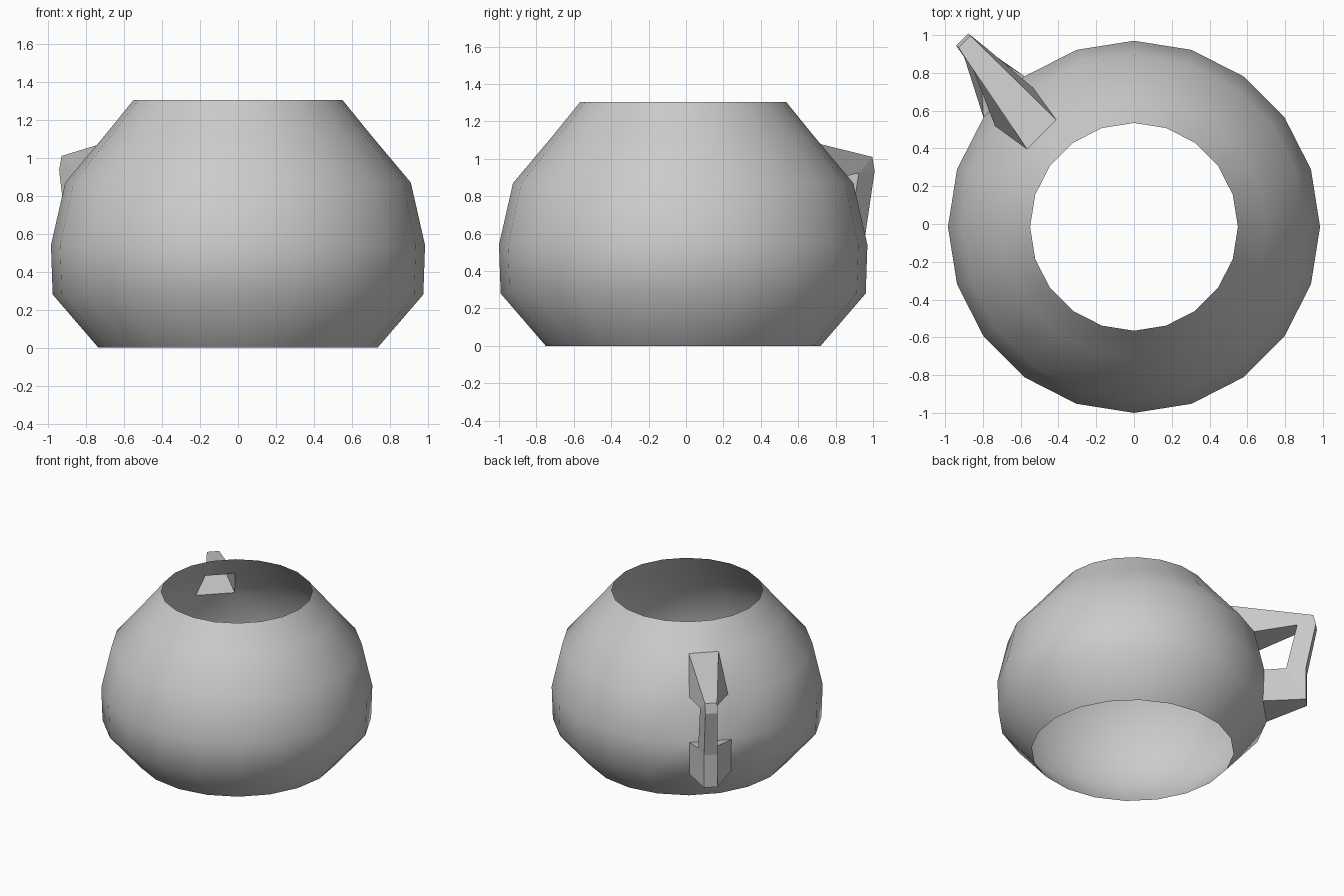
import bpy, bmesh
from math import cos, sin, pi, sqrt
from mathutils import Vector

if "Cube" in bpy.data.objects:
    bpy.data.objects.remove(bpy.data.objects["Cube"])

CY = -0.015          # body axis offset in y
N = 20               # sides
PROFILE = [(0.735, 0), (0.976, 0.28), (0.985, 0.54), (0.91, 0.87), (0.70, 1.12), (0.55, 1.305)]


def ring_point(level, i):
    r, z = PROFILE[level]
    a = 2 * pi * i / N
    return Vector((r * cos(a), CY + r * sin(a), z))


def finish(name, bm, smooth):
    me = bpy.data.meshes.new(name)
    for f in bm.faces:
        f.smooth = smooth
    bm.to_mesh(me)
    bm.free()
    ob = bpy.data.objects.new(name, me)
    bpy.context.collection.objects.link(ob)
    return ob


# Body: open turned shell, with two facets left out where the hollow handle joins
bm = bmesh.new()
rings = [[bm.verts.new(ring_point(l, i)) for i in range(N)] for l in range(len(PROFILE))]
for l in range(len(PROFILE) - 1):
    for i in range(N):
        if i == 7 and l in (1, 3):
            continue
        j = (i + 1) % N
        bm.faces.new((rings[l][i], rings[l][j], rings[l + 1][j], rings[l + 1][i]))
finish("cup_body", bm, True)

# Handle: squared loop between the two facets, pointing to the back left
S = 1 / sqrt(2)


def handle_pair(bm, r, z, t0, t1):
    return [bm.verts.new((S * (t - r), CY + S * (t + r), z)) for t in (t1, t0)]


bm = bmesh.new()


def facet_pair(level):
    return [bm.verts.new(ring_point(level, i)) for i in (7, 8)]


top_out, top_in = facet_pair(4), facet_pair(3)
low_in, low_out = facet_pair(2), facet_pair(1)
tip_top = handle_pair(bm, 1.327, 1.01, 0.013, 0.103)
tip_low = handle_pair(bm, 1.345, 0.935, 0.013, 0.103)
hole_top = handle_pair(bm, 1.21, 0.925, -0.005, 0.118)
heel_top = handle_pair(bm, 1.272, 0.57, 0.0, 0.10)
heel_low = handle_pair(bm, 1.272, 0.31, 0.0, 0.10)
hole_low = handle_pair(bm, 1.13, 0.565, -0.015, 0.118)

outer = [top_out, tip_top, tip_low, heel_top, heel_low, low_out]
inner = [top_in, hole_top, hole_low, low_in]
for path in (outer, inner):
    for a, b in zip(path, path[1:]):
        bm.faces.new((a[0], a[1], b[1], b[0]))
sides = [(top_out, tip_top, hole_top, top_in), (tip_top, tip_low, hole_top),
         (tip_low, heel_top, hole_low, hole_top), (heel_top, heel_low, hole_low),
         (heel_low, low_out, low_in, hole_low)]
for s in sides:
    for k in (0, 1):
        bm.faces.new([p[k] for p in s])
bmesh.ops.recalc_face_normals(bm, faces=bm.faces)
finish("handle", bm, False)
